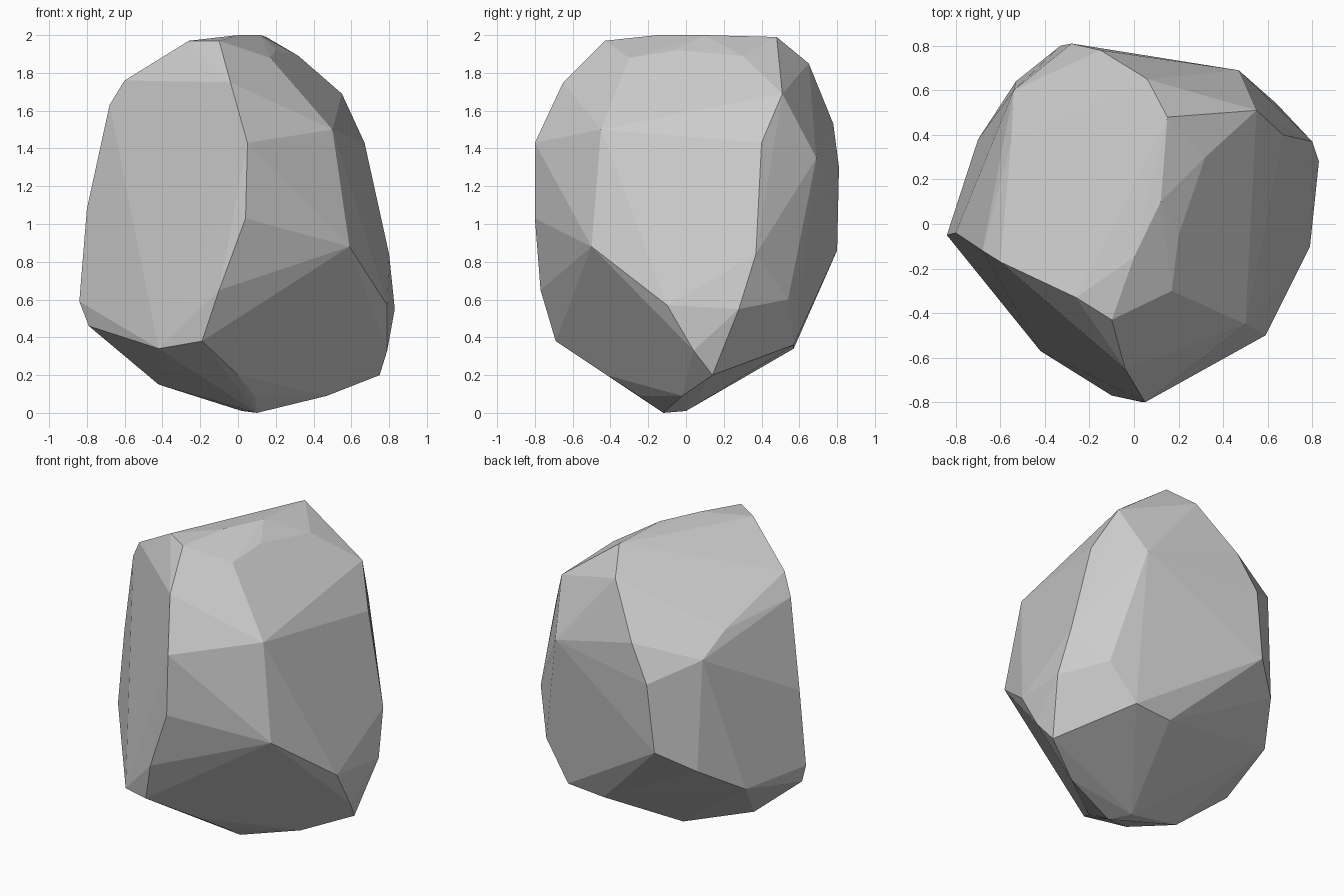
import bpy, bmesh, math

# Corner points of the boulder, in rings from the ground up
base = [(.02, 0, .01), (.1, -.12, 0), (.47, -.02, .09), (.75, .14, .2),
        (.09, -.25, .09), (0, -.42, .2), (-.42, -.11, .15), (.2, .57, .34),
        (.46, .57, .36), (-.19, -.69, .38), (-.42, -.57, .34)]
belt = [(-.79, -.08, .46), (-.84, -.05, .59), (-.7, .38, .56), (-.53, .64, .73),
        (-.33, .8, .86), (.64, .54, .6), (.83, .28, .55), (.79, -.1, .57),
        (.79, .04, .33), (-.1, -.77, .65), (.59, -.5, .88), (.8, .37, .84)]
shoulder = [(.04, -.8, 1.03), (.05, -.8, 1.43), (.38, -.59, 1.13), (.52, -.47, 1.2),
            (.5, -.45, 1.5), (-.8, -.04, 1.08), (-.68, -.12, 1.63), (-.28, .81, 1.3),
            (-.15, .78, 1.53), (.47, .69, 1.35), (.67, .4, 1.43), (-.54, .6, 1.45),
            (-.55, .38, 1.57)]
crown = [(-.6, -.17, 1.76), (-.26, -.33, 1.97), (-.1, -.43, 1.97), (-.04, -.65, 1.75),
         (.17, -.3, 1.88), (.2, -.05, 1.92), (.32, .3, 1.89), (.55, .51, 1.69),
         (.06, .65, 1.85), (.15, .48, 1.99), (0, -.15, 2), (.12, .1, 2)]

# Chiselled stone: hull around the rings, nearly flat facets merged
bm = bmesh.new()
for p in base + belt + shoulder + crown:
    bm.verts.new(p)
bmesh.ops.convex_hull(bm, input=bm.verts[:])
bmesh.ops.delete(bm, geom=[v for v in bm.verts if not v.link_faces], context='VERTS')
bmesh.ops.dissolve_limit(bm, angle_limit=math.radians(4), verts=bm.verts[:], edges=bm.edges[:])
bmesh.ops.recalc_face_normals(bm, faces=bm.faces[:])

mesh = bpy.data.meshes.new("boulder")
bm.to_mesh(mesh)
bm.free()
boulder = bpy.data.objects.new("boulder", mesh)
bpy.context.collection.objects.link(boulder)
